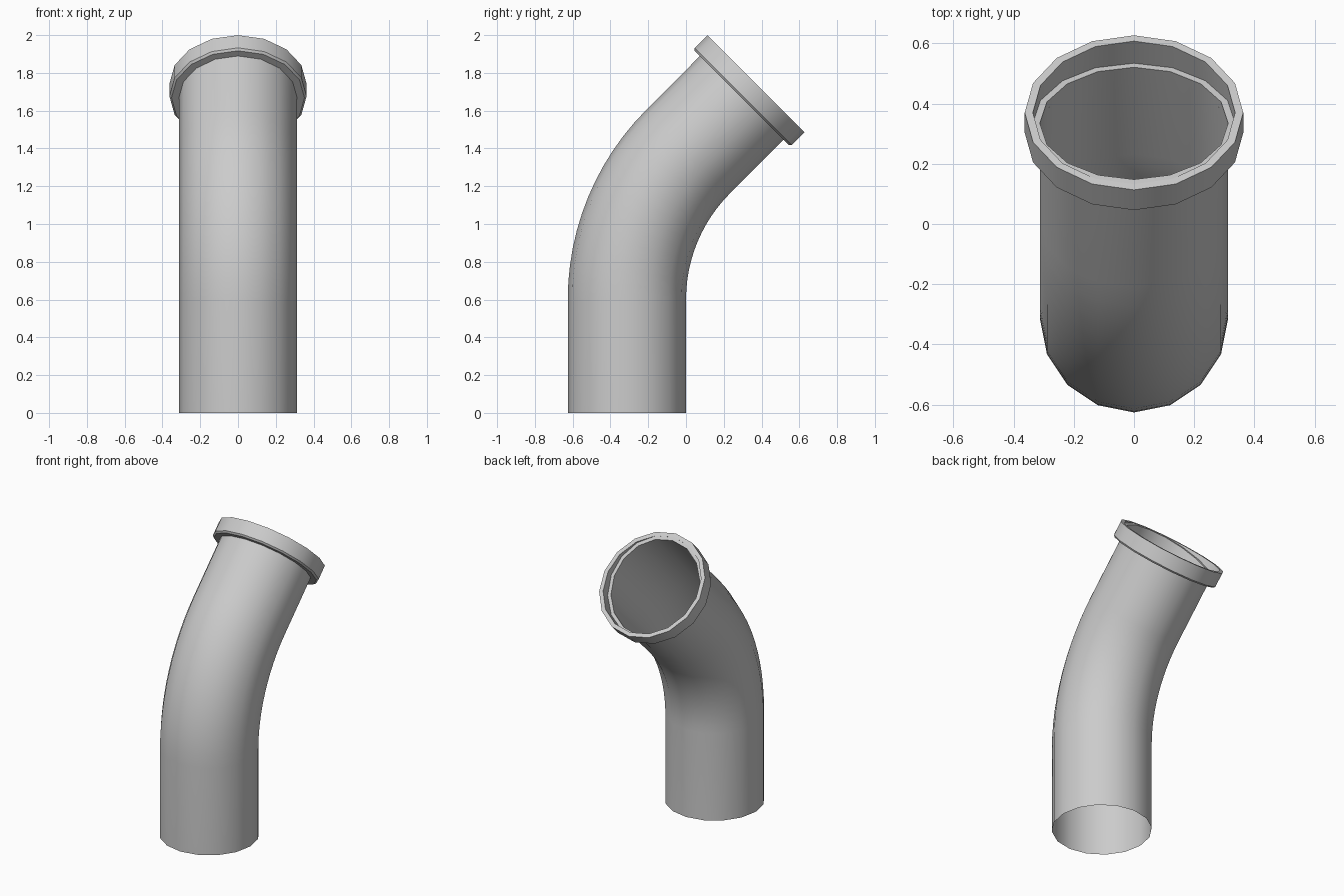
import bpy, bmesh, math
from mathutils import Vector

if "Cube" in bpy.data.objects:
    bpy.data.objects.remove(bpy.data.objects["Cube"])

SIDES = 16
R = 0.313                                   # pipe radius
BEND_START, BEND_R, BEND = 0.60, 1.108, math.radians(45)
RIM = Vector((0, 0.37, 1.743))              # centre of the collar's front face
AXIS = Vector((0, math.sin(BEND), math.cos(BEND)))
TILT = 0.16                                 # slope of the seat inside the collar


def ring(centre, angle, radius, depth=lambda c: 0.0):
    """Ring of points square to a direction leaned towards +y, set back by depth."""
    along = Vector((0, math.sin(angle), math.cos(angle)))
    across = Vector((0, -math.cos(angle), math.sin(angle)))
    pts = []
    for i in range(SIDES):
        t = 2 * math.pi * i / SIDES
        up = radius * math.cos(t)
        pts.append(centre + across * up - Vector((radius * math.sin(t), 0, 0))
                   - along * depth(up))
    return pts


def loft(name, rings):
    """Skin a series of rings with open ends."""
    bm = bmesh.new()
    loops = [[bm.verts.new(p) for p in r] for r in rings]
    for a, b in zip(loops, loops[1:]):
        for i in range(SIDES):
            j = (i + 1) % SIDES
            bm.faces.new((a[i], a[j], b[j], b[i]))
    bmesh.ops.recalc_face_normals(bm, faces=bm.faces)
    # outermost faces must look outwards
    bm.faces.ensure_lookup_table()
    f = max(bm.faces, key=lambda f: f.calc_center_median().x)
    if f.normal.x < 0:
        bmesh.ops.reverse_faces(bm, faces=bm.faces)
    mesh = bpy.data.meshes.new(name)
    bm.to_mesh(mesh)
    bm.free()
    ob = bpy.data.objects.new(name, mesh)
    bpy.context.collection.objects.link(ob)
    bpy.ops.object.select_all(action='DESELECT')
    ob.select_set(True)
    bpy.context.view_layer.objects.active = ob
    bpy.ops.object.shade_smooth_by_angle(angle=math.radians(32))
    return ob


def seat(up):
    return max(0.001, 0.05 - TILT * up)


# bent pipe: straight foot, 45 degree bend, straight end inside the collar
rings = [ring(Vector((0, -R, 0)), 0, R)]
STEPS = 12
for k in range(STEPS + 1):
    a = BEND * k / STEPS
    c = Vector((0, -R + BEND_R * (1 - math.cos(a)), BEND_START + BEND_R * math.sin(a)))
    rings.append(ring(c, a, R))
rings.append(ring(RIM, BEND, R, seat))
loft("bent_pipe", rings)

# socket collar: back face, bevel, outer wall, rim, inner wall, sloping seat
profile = [(R, 0.106), (0.352, 0.106), (0.363, 0.095), (0.363, 0.0), (0.336, 0.0)]
rings = [ring(RIM - AXIS * d, BEND, r) for r, d in profile]
rings += [ring(RIM, BEND, 0.336, seat), ring(RIM, BEND, R, seat)]
loft("socket_collar", rings)
